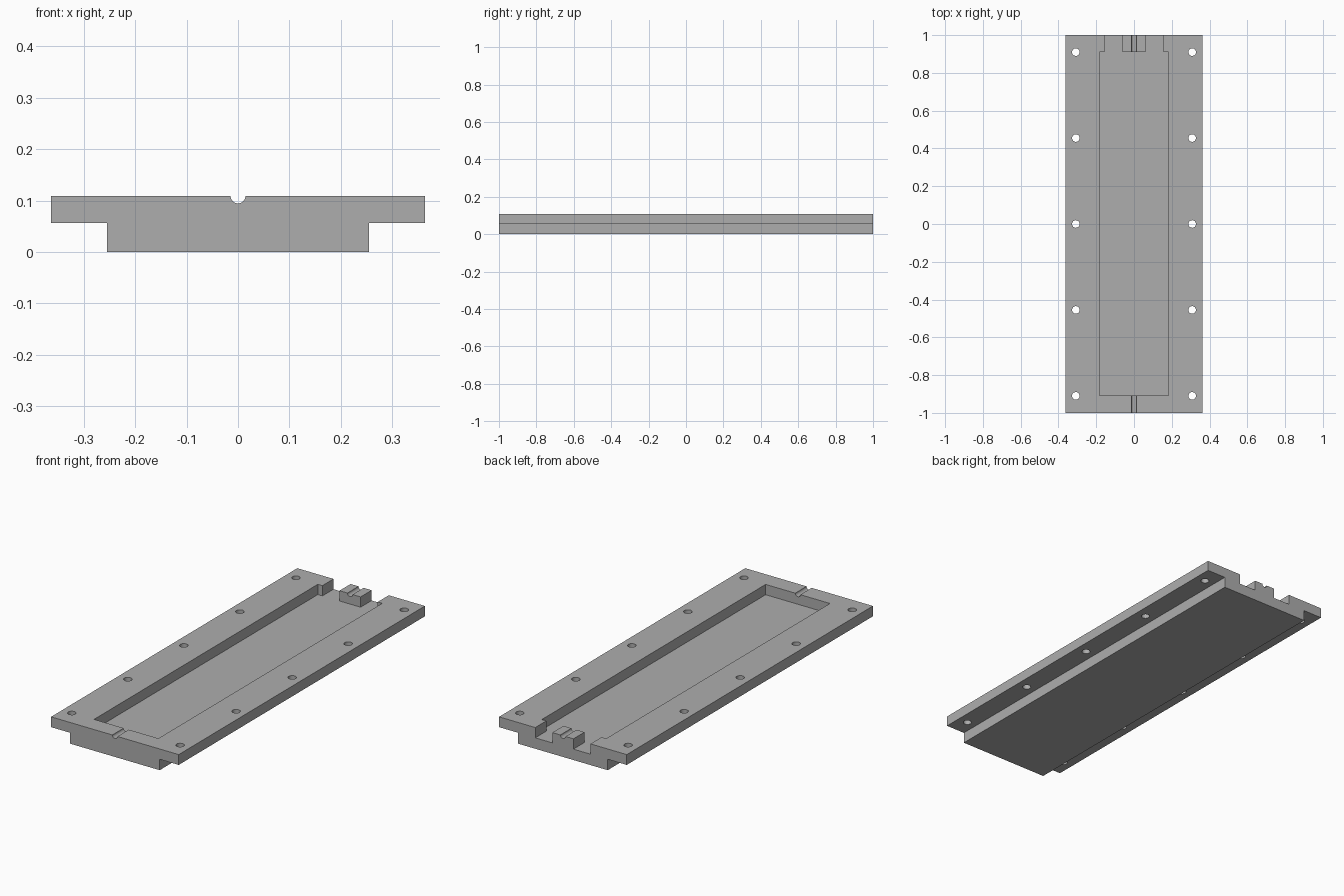
import bpy
import bmesh
from math import cos, sin, tau
from mathutils import Vector

cube = bpy.data.objects.get("Cube")
if cube:
    bpy.data.objects.remove(cube, do_unlink=True)

HEIGHT, FLOOR = 0.109, 0.056
HALF_WIDTH, BASE_HALF = 0.363, 0.255

grey = bpy.data.materials.new("plain grey")
grey.use_nodes = True
colour = (0.42, 0.42, 0.42, 1)
grey.diffuse_color = colour
grey.node_tree.nodes["Principled BSDF"].inputs["Base Color"].default_value = colour


def prisms(name, outlines, direction):
    """One object made of closed outlines, each extruded along direction."""
    bm = bmesh.new()
    for outline in outlines:
        face = bm.faces.new([bm.verts.new(p) for p in outline])
        out = bmesh.ops.extrude_face_region(bm, geom=[face], use_keep_orig=True)
        moved = [g for g in out["geom"] if isinstance(g, bmesh.types.BMVert)]
        bmesh.ops.translate(bm, verts=moved, vec=Vector(direction))
    bmesh.ops.recalc_face_normals(bm, faces=bm.faces[:])
    mesh = bpy.data.meshes.new(name)
    bm.to_mesh(mesh)
    bm.free()
    mesh.materials.append(grey)
    obj = bpy.data.objects.new(name, mesh)
    bpy.context.scene.collection.objects.link(obj)
    return obj


def mirrored(half):
    """Complete a half outline across x = 0."""
    return half + [(-x, v) for x, v in reversed(half)]


def circle(x, y, radius, sides):
    return [(x + radius * cos(tau * i / sides), y + radius * sin(tau * i / sides))
            for i in range(sides)]


# Flanged T-shaped body
section = mirrored([(BASE_HALF, 0), (BASE_HALF, FLOOR),
                    (HALF_WIDTH, FLOOR), (HALF_WIDTH, HEIGHT)])
body = prisms("flanged_tray", [[(x, -1, z) for x, z in section]], (0, 2, 0))

# Pocket with two outlet slots around a central block at the back
pocket = mirrored([(0.183, -0.908), (0.183, 0.91), (0.157, 0.91),
                   (0.157, 1.1), (0.06, 1.1), (0.06, 0.91)])
pocket_cutter = prisms("pocket_cutter", [[(x, y, FLOOR) for x, y in pocket]], (0, 0, 0.2))

# Half-round wire groove through both ends
groove_cutter = prisms("groove_cutter",
                       [[(x, -1.1, z) for x, z in circle(0, HEIGHT, 0.0145, 32)]],
                       (0, 2.2, 0))

# Rows of screw holes through both flanges
holes = [[(x, y, -0.1) for x, y in circle(side * 0.308, row * 0.455, 0.02, 32)]
         for side in (-1, 1) for row in range(-2, 3)]
hole_cutter = prisms("screw_hole_cutter", holes, (0, 0, 0.4))

# Cut the body, then discard the cutters
cutters = [pocket_cutter, groove_cutter, hole_cutter]
for cutter in cutters:
    cutter.hide_render = True
    mod = body.modifiers.new(cutter.name, "BOOLEAN")
    mod.operation = "DIFFERENCE"
    mod.solver = "EXACT"
    mod.object = cutter
bpy.context.view_layer.update()
graph = bpy.context.evaluated_depsgraph_get()
finished = bpy.data.meshes.new_from_object(body.evaluated_get(graph))
body.modifiers.clear()
body.data = finished
for cutter in cutters:
    bpy.data.objects.remove(cutter, do_unlink=True)

# Smooth the round walls while keeping edges crisp
bpy.ops.object.select_all(action="DESELECT")
body.select_set(True)
bpy.context.view_layer.objects.active = body
bpy.ops.object.shade_smooth_by_angle(angle=0.5)
